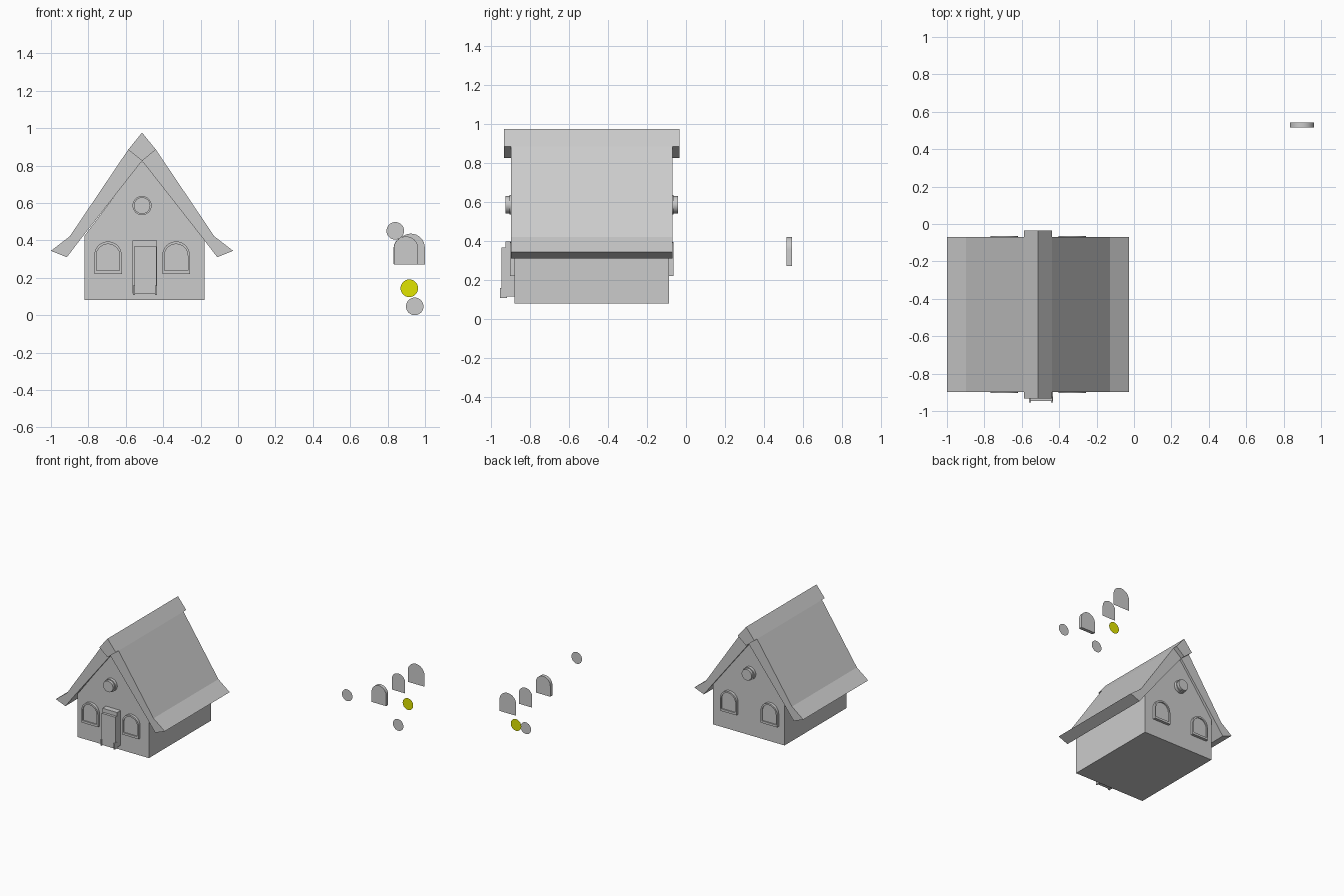
import bpy, bmesh, math

if "Cube" in bpy.data.objects:
    bpy.data.objects.remove(bpy.data.objects["Cube"])

CX, CY = -0.513, -0.484          # house centre
WALL_F = -0.881                  # front wall plane


def finish(name, bm, smooth=False):
    bmesh.ops.recalc_face_normals(bm, faces=bm.faces)
    me = bpy.data.meshes.new(name)
    bm.to_mesh(me)
    bm.free()
    ob = bpy.data.objects.new(name, me)
    bpy.context.collection.objects.link(ob)
    if smooth:
        bpy.ops.object.select_all(action='DESELECT')
        bpy.context.view_layer.objects.active = ob
        ob.select_set(True)
        bpy.ops.object.shade_smooth_by_angle(angle=math.radians(30))
    return ob


def prism(name, pts, y0, y1=None, smooth=False):
    """Front (x, z) outline pushed along y; a flat sheet when y1 is None."""
    bm = bmesh.new()
    f = bm.faces.new([bm.verts.new((x, y0, z)) for x, z in pts])
    if y1 is not None:
        new = bmesh.ops.extrude_face_region(bm, geom=[f])["geom"]
        for v in new:
            if isinstance(v, bmesh.types.BMVert):
                v.co.y = y1
        if f.is_valid and not any(len(e.link_faces) > 1 for e in f.edges):
            bm.faces.new([v for v in reversed(f.verts)])
    return finish(name, bm, smooth)


def frame(name, outer, inner, y0, y1):
    """Hollow border between two outlines with equal point counts."""
    bm = bmesh.new()
    loops = [[bm.verts.new((x, y, z)) for x, z in p]
             for p, y in ((outer, y0), (outer, y1), (inner, y1), (inner, y0))]
    n = len(outer)
    for a in range(4):
        A, B = loops[a], loops[(a + 1) % 4]
        for i in range(n):
            j = (i + 1) % n
            bm.faces.new((A[i], A[j], B[j], B[i]))
    return finish(name, bm, True)


def box(name, x0, x1, y0, y1, z0, z1):
    return prism(name, [(x0, z0), (x1, z0), (x1, z1), (x0, z1)], y0, y1)


def circle(cx, cz, r, n=32):
    return [(cx + r * math.cos(2 * math.pi * i / n),
             cz + r * math.sin(2 * math.pi * i / n)) for i in range(n)]


def arch(cx, half, z0, z1, n=16):
    spring = z1 - half
    return [(cx - half, z0), (cx + half, z0)] + [
        (cx + half * math.cos(math.pi * i / n),
         spring + half * math.sin(math.pi * i / n)) for i in range(n + 1)]


# House body with gable
prism("walls", [(-0.82, 0.08), (-0.205 + 0.025, 0.08), (-0.18, 0.425),
                (CX + 0.013, 0.815), (CX - 0.013, 0.815), (-0.82, 0.425)],
      WALL_F, 2 * CY - WALL_F)

# Roof slopes with flared eaves, and the longer ridge cap
slope = [(0.074, 0.885), (0.386, 0.422), (0.487, 0.344), (0.402, 0.31),
         (0.318, 0.42), (0.0, 0.825)]
for side, s in (("left", -1), ("right", 1)):
    prism(f"roof_{side}", [(CX + s * x, z) for x, z in slope], -0.898, -0.069)
prism("ridge_cap", [(CX - 0.074, 0.885), (CX, 0.976), (CX + 0.074, 0.885),
                    (CX, 0.825)], -0.933, -0.034)

# Windows on both gable walls
for end in ("front", "back"):
    def Y(y):
        return y if end == "front" else 2 * CY - y
    for side, s in (("left", -1), ("right", 1)):
        cx = CX + s * 0.182
        frame(f"{end}_{side}_window_frame", arch(cx, 0.0735, 0.22, 0.394),
              arch(cx, 0.0625, 0.238, 0.38), Y(WALL_F + 0.005), Y(-0.903))
        prism(f"{end}_{side}_window_pane", arch(cx, 0.063, 0.237, 0.381),
              Y(WALL_F + 0.005), Y(-0.894), True)
    # Round attic window
    prism(f"{end}_round_window_base", circle(CX, 0.586, 0.051),
          Y(WALL_F + 0.005), Y(-0.905), True)
    prism(f"{end}_round_window_pane", circle(CX, 0.586, 0.044),
          Y(WALL_F + 0.005), Y(-0.927), True)

# Door with surround, panel and feet
box("door_surround", -0.564, -0.433, WALL_F + 0.005, -0.926, 0.115, 0.398)
box("door_panel", -0.556, -0.435, -0.92, -0.946, 0.112, 0.367)
for side, x in (("left", -0.562), ("right", -0.444)):
    box(f"door_foot_{side}", x, x + 0.01, -0.92, -0.955, 0.108, 0.158)

# Loose spare parts beside the house: arches and discs
prism("spare_thick_arch", arch(0.898, 0.065, 0.272, 0.421), 0.516, 0.543, True)
prism("spare_small_arch", arch(0.892, 0.06, 0.273, 0.418), 0.775)
prism("spare_large_arch", arch(0.924, 0.075, 0.271, 0.436), 0.955)
prism("spare_disc_upper", circle(0.841, 0.451, 0.047), 0.194)
prism("spare_disc_lower", circle(0.945, 0.047, 0.047), 0.696)
disc = prism("spare_disc_yellow", circle(0.916, 0.144, 0.047), 0.862)
mat = bpy.data.materials.new("yellow")
mat.diffuse_color = (0.75, 0.78, 0.0, 1)
mat.use_nodes = True
mat.node_tree.nodes["Principled BSDF"].inputs["Base Color"].default_value = mat.diffuse_color
disc.data.materials.append(mat)
